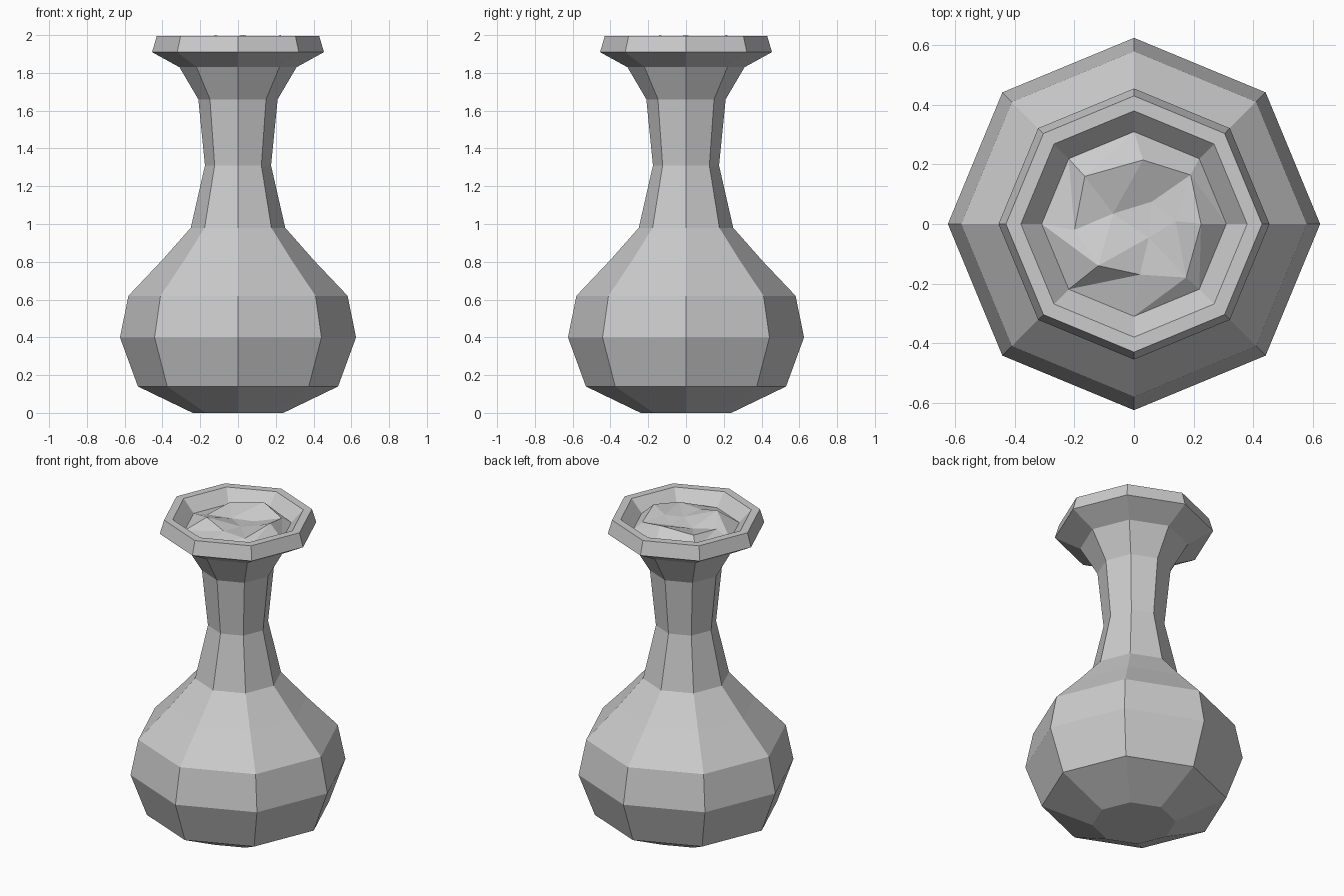
import bpy
import bmesh
from math import sin, cos, pi
from mathutils import Vector
from mathutils.geometry import delaunay_2d_cdt

SIDES = 8
cube = bpy.data.objects.get("Cube")
if cube:
    bpy.data.objects.remove(cube, do_unlink=True)

stone = bpy.data.materials.new("plain_grey")
stone.use_nodes = True
grey = (0.6, 0.6, 0.6, 1)
stone.diffuse_color = grey
stone.node_tree.nodes["Principled BSDF"].inputs["Base Color"].default_value = grey


def ring_point(radius, z, i):
    a = 2 * pi * i / SIDES
    return Vector((radius * cos(a), radius * sin(a), z))


def finish(bm, name):
    mesh = bpy.data.meshes.new(name)
    bm.to_mesh(mesh)
    bm.free()
    mesh.materials.append(stone)
    obj = bpy.data.objects.new(name, mesh)
    bpy.context.collection.objects.link(obj)
    return obj


# Vase wall: foot, belly, neck, flared lip and inner lip (radius, height)
profile = [(.24, 0), (.53, .14), (.625, .4), (.58, .62), (.4, .81),
           (.25, .98), (.175, 1.31), (.21, 1.66), (.31, 1.83),
           (.455, 1.91), (.43, 1.995), (.38, 1.995), (.31, 1.92)]
bm = bmesh.new()
rings = [[bm.verts.new(ring_point(r, z, i)) for i in range(SIDES)]
         for r, z in profile]
bm.faces.new(rings[0][::-1])
for low, high in zip(rings, rings[1:]):
    for i in range(SIDES):
        j = (i + 1) % SIDES
        bm.faces.new((low[i], low[j], high[j], high[i]))
finish(bm, "vase")

# Rough filling in the mouth: crest points around a dipped middle
crest = [(.225, 0, 2), (.19, .165, 1.96), (.03, .215, 2), (-.165, .16, 1.97),
         (-.2, -.02, 1.95), (-.12, -.14, 2), (.02, -.17, 1.96), (.175, -.18, 1.96)]
middle = [(.06, .075, 1.94), (-.07, .035, 1.94), (.05, -.045, 1.95), (.14, .01, 1.96)]
bm = bmesh.new()
outer = [bm.verts.new(ring_point(.31, 1.92, i)) for i in range(SIDES)]
points = [Vector(p) for p in crest + middle]
inner = [bm.verts.new(p) for p in points]
for i in range(SIDES):
    j = (i + 1) % SIDES
    bm.faces.new((outer[i], outer[j], inner[j]))
    bm.faces.new((outer[i], inner[j], inner[i]))
border = [(i, (i + 1) % SIDES) for i in range(SIDES)]
result = delaunay_2d_cdt([p.xy for p in points], border, [], 1, 1e-5)
for tri in result[2]:
    bm.faces.new([inner[result[3][k][0]] for k in tri])
bmesh.ops.recalc_face_normals(bm, faces=bm.faces)
bm.normal_update()
if sum(f.normal.z for f in bm.faces) < 0:
    bmesh.ops.reverse_faces(bm, faces=bm.faces)
finish(bm, "mouth_filling")
